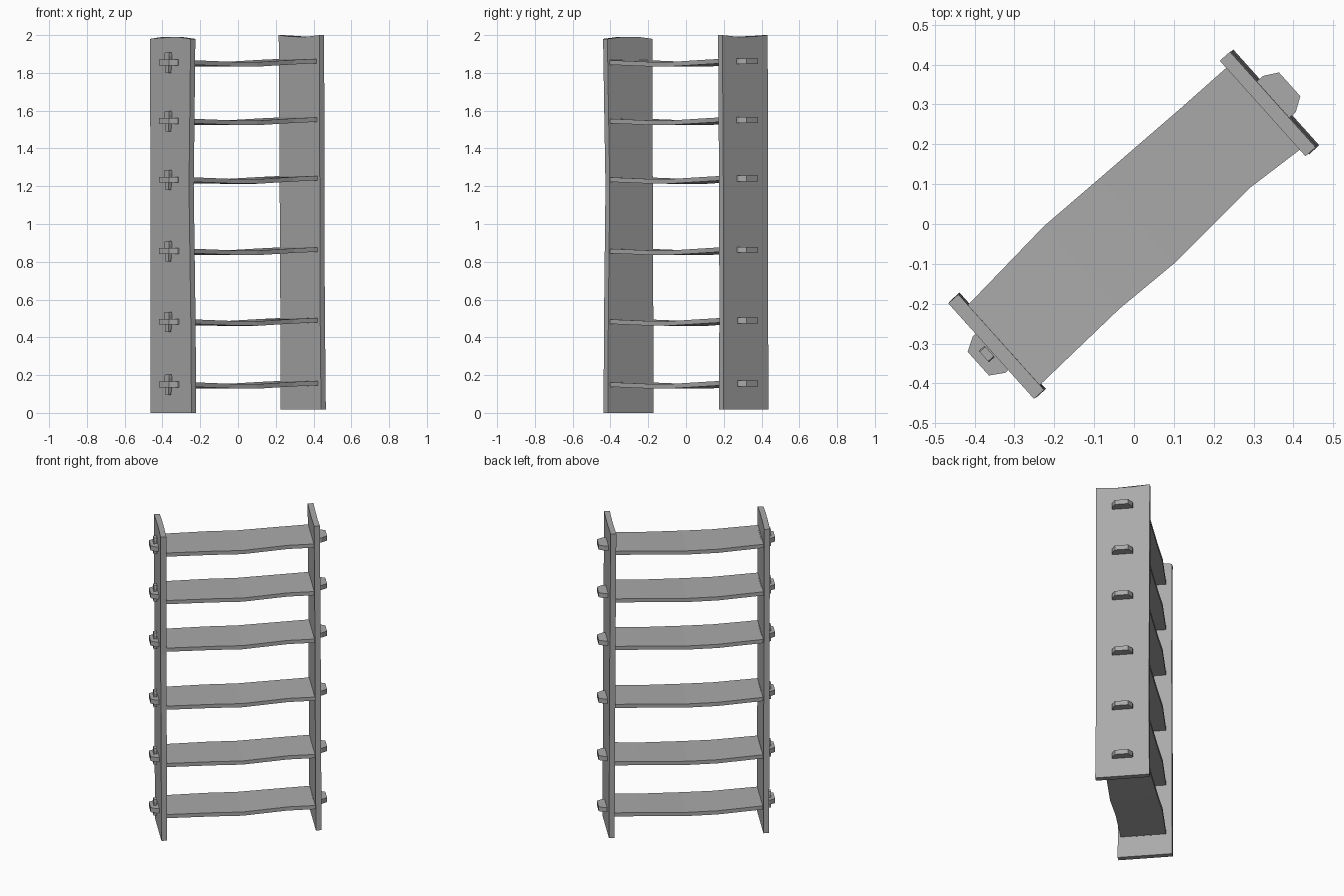
import bpy, bmesh, math
from mathutils import Matrix, Vector

cube = bpy.data.objects.get("Cube")
if cube:
    bpy.data.objects.remove(cube, do_unlink=True)

grey = bpy.data.materials.new("weathered grey")
grey.use_nodes = True
colour = (0.4, 0.4, 0.4, 1)
grey.diffuse_color = colour
grey.node_tree.nodes["Principled BSDF"].inputs["Base Color"].default_value = colour

# The whole rack stands diagonally
TURN = Matrix.Rotation(math.radians(41.9), 4, 'Z')


def loft(name, sections):
    """Bridge matching rings of points and cap both ends."""
    bm = bmesh.new()
    rings = [[bm.verts.new(TURN @ Vector(p)) for p in ring] for ring in sections]
    n = len(rings[0])
    for a, b in zip(rings, rings[1:]):
        for i in range(n):
            j = (i + 1) % n
            bm.faces.new((a[i], a[j], b[j], b[i]))
    bm.faces.new(rings[0][::-1])
    bm.faces.new(rings[-1])
    bmesh.ops.recalc_face_normals(bm, faces=bm.faces)
    mesh = bpy.data.meshes.new(name)
    bm.to_mesh(mesh)
    bm.free()
    mesh.materials.append(grey)
    obj = bpy.data.objects.new(name, mesh)
    bpy.context.collection.objects.link(obj)
    return obj


def upright(name, levels, cap):
    """Warped board; levels hold height, centre along, centre across, width."""
    t = 0.017
    rings = []
    for k, (z, u, v, w) in enumerate(levels):
        bow = cap if k == len(levels) - 1 else 0
        ring = [(u + t, v + s * w / 2, z + bow * (1 - s * s)) for s in (-1, -0.3, 0.4, 1)]
        rings.append(ring + [(p[0] - 2 * t, p[1], p[2]) for p in reversed(ring)])
    return loft(name, rings)


upright("right_upright", [(0.0, -0.458, 0.002, 0.325), (0.5, -0.459, 0.004, 0.32),
                          (1.2, -0.461, 0.009, 0.306), (1.6, -0.462, 0.005, 0.314),
                          (1.98, -0.463, 0.002, 0.322)], 0.012)
upright("left_upright", [(0.018, 0.461, -0.002, 0.323), (0.6, 0.458, -0.001, 0.315),
                         (1.2, 0.456, 0.0, 0.318), (2.0, 0.451, 0.0, 0.322)], -0.01)

# Sagging boards: position along, back edge, front edge, height offset
BOARD = [(-0.446, 0.127, -0.143, 0.0), (-0.17, 0.147, -0.134, -0.008),
         (0.01, 0.143, -0.141, -0.01), (0.28, 0.138, -0.127, 0.002),
         (0.443, 0.137, -0.14, 0.008)]

# Chamfered tenon outline, from the upright outwards
TENON = [(0.44, 0.062), (0.49, 0.06), (0.525, 0.04), (0.525, -0.04),
         (0.49, -0.062), (0.44, -0.062)]

for i, z in enumerate((0.15, 0.483, 0.857, 1.235, 1.545, 1.855), 1):
    h = 0.012
    loft(f"shelf_{i}", [[(u, back, z + dz - h), (u, back, z + dz + h),
                         (u, front, z + dz + h), (u, front, z + dz - h)]
                        for u, back, front, dz in BOARD])
    for side, sign, dz in (("right", -1, 0.0), ("left", 1, 0.006)):
        loft(f"{side}_tenon_{i}", [[(sign * u, v, z + dz + s) for u, v in TENON]
                                   for s in (-0.015, 0.015)])
    # Tapered wedge through the right-hand tenon
    loft(f"wedge_{i}", [[(-0.493 + a * 0.01, 0.004 + b * w, z + dz)
                         for a, b in ((-1, -1), (1, -1), (1, 1), (-1, 1))]
                        for dz, w in ((-0.055, 0.012), (0.035, 0.019), (0.052, 0.016))])
